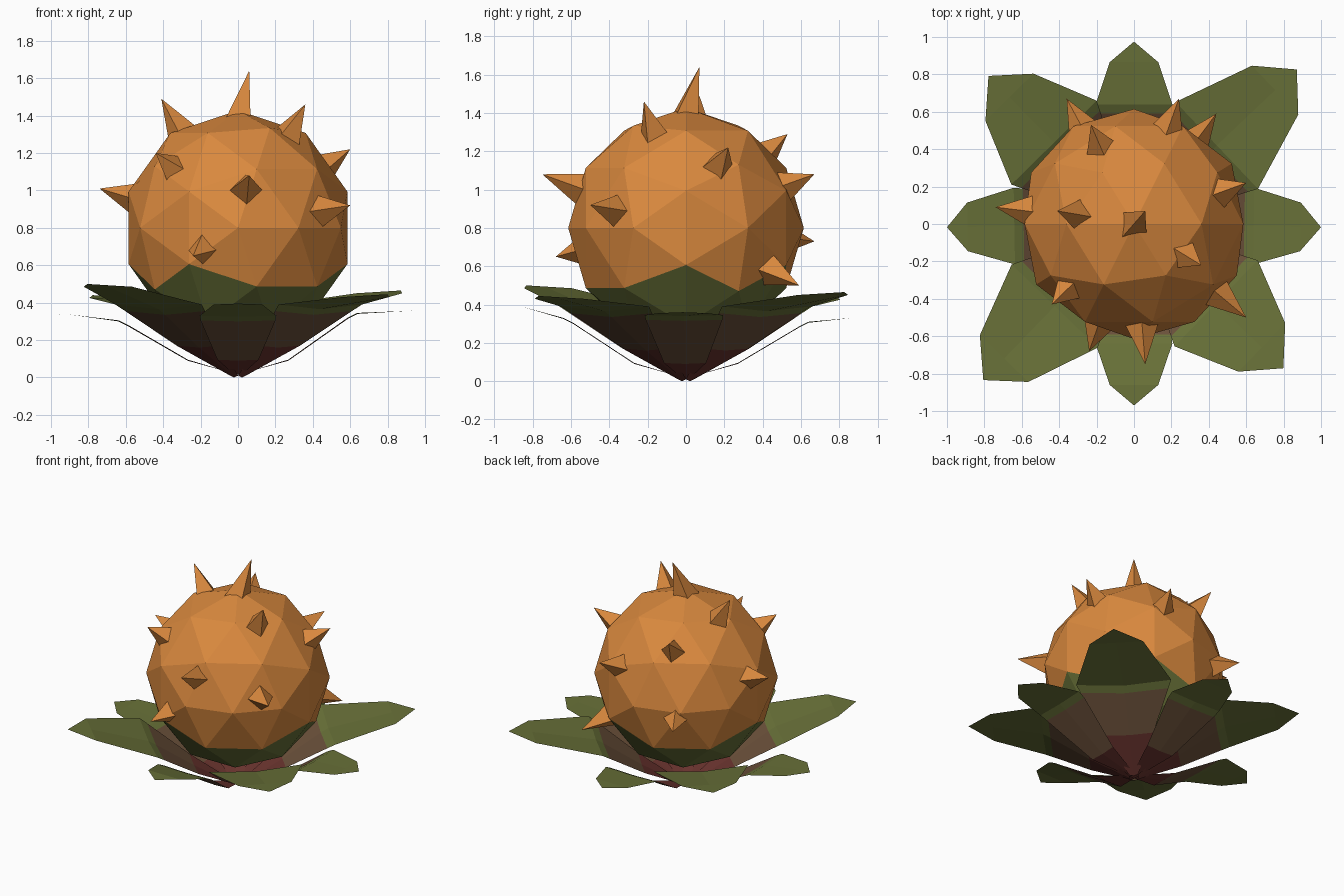
import bpy, bmesh, math
from mathutils import Vector, Matrix

if "Cube" in bpy.data.objects:
    bpy.data.objects.remove(bpy.data.objects["Cube"])


def material(name, rgb):
    m = bpy.data.materials.new(name)
    m.diffuse_color = (*rgb, 1)
    m.use_nodes = True
    m.node_tree.nodes["Principled BSDF"].inputs["Base Color"].default_value = m.diffuse_color
    return m


ORANGE = material("orange rind", (0.70, 0.25, 0.048))
GREEN = material("leaf green", (0.14, 0.165, 0.04))
BROWN = material("leaf brown", (0.145, 0.08, 0.042))
RED = material("dark red", (0.14, 0.033, 0.027))


def finish(bm, name, mats):
    mesh = bpy.data.meshes.new(name)
    bm.to_mesh(mesh)
    bm.free()
    for m in mats:
        mesh.materials.append(m)
    ob = bpy.data.objects.new(name, mesh)
    bpy.context.collection.objects.link(ob)
    return ob


# Faceted fruit body with a green underside
CENTER = Vector((0, 0, 0.8))
bm = bmesh.new()
bmesh.ops.create_icosphere(bm, subdivisions=2, radius=0.615,
                           matrix=Matrix.Rotation(math.pi / 2, 4, 'X'))
for v in bm.verts:
    v.co = CENTER + Vector((v.co.x, v.co.y, v.co.z * 1.02))
for f in bm.faces:
    f.material_index = 1 if f.calc_center_median().z < 0.535 else 0
finish(bm, "fruit_body", [ORANGE, GREEN])

# Four-sided spikes, pointing out from the body to each tip
TIPS = [(0.06, 0.07, 1.64), (-0.41, 0.07, 1.49), (0.36, -0.22, 1.46),
        (0.60, 0.22, 1.22), (-0.74, 0.09, 1.01), (-0.44, -0.43, 1.20),
        (0.06, -0.75, 1.08), (0.60, -0.50, 0.92), (-0.24, -0.68, 0.65),
        (-0.36, 0.67, 0.73), (0.24, 0.67, 1.08), (0.44, 0.59, 0.50),
        (-0.23, 0.53, 1.29)]
for i, tip in enumerate(TIPS):
    tip = Vector(tip)
    d = (tip - CENTER).normalized()
    if i == 0:  # the top spike leans
        d = Vector((-0.02, -0.02, 1)).normalized()
    base = CENTER + d * 0.53
    axis = tip - base
    rot = axis.to_track_quat('Z', 'Y').to_matrix().to_4x4()
    bm = bmesh.new()
    bmesh.ops.create_cone(bm, cap_ends=True, segments=4, radius1=0.105, radius2=0,
                          depth=axis.length,
                          matrix=Matrix.Translation((base + tip) / 2) @ rot)
    bmesh.ops.remove_doubles(bm, verts=bm.verts, dist=1e-5)
    finish(bm, f"spike_{i + 1}", [ORANGE])


# Leaf: rows of (distance out, half width, middle height, side lift)
def leaf(name, angle, rows):
    bm = bmesh.new()
    rot = Matrix.Rotation(math.radians(angle), 4, 'Z')
    lines = []
    for r, w, z, lift in rows:
        sides = (-1, 0, 1) if w else (0,)
        lines.append([bm.verts.new(rot @ Vector((r, w * s, z + lift * abs(s))))
                      for s in sides])
    for i, (a, b) in enumerate(zip(lines, lines[1:])):
        for j in range(2):
            if len(b) == 3:
                f = bm.faces.new((a[j], b[j], b[j + 1], a[j + 1]))
            else:
                f = bm.faces.new((a[j], b[0], a[j + 1]))
            f.material_index = min(i, 2)
    finish(bm, name, [RED, BROWN, GREEN])


# Broad diagonal leaves
for name, angle, tip_z, tip_r in [("back_right", 43.5, 0.465, 1.20),
                                  ("back_left", 134.5, 0.44, 1.11),
                                  ("front_left", 226, 0.50, 1.16),
                                  ("front_right", 316, 0.445, 1.11)]:
    leaf("broad_leaf_" + name, angle,
         [(0.03, 0.03, 0.0, 0.01), (0.30, 0.165, 0.16, 0.01),
          (0.56, 0.295, 0.335, 0.02), (0.61, 0.32, 0.365, 0.025),
          (tip_r - 0.16, 0.18, tip_z - 0.015, 0), (tip_r, 0, tip_z, 0)])

# Narrow leaves along the axes
for name, angle, rim_z, tip_z, tip_r in [("right", -1, 0.34, 0.36, 1.0),
                                         ("back", 90, 0.305, 0.335, 0.975),
                                         ("left", 181, 0.30, 0.34, 1.0),
                                         ("front", 270, 0.325, 0.395, 0.97)]:
    leaf("narrow_leaf_" + name, angle,
         [(0.0, 0.02, 0.015, 0), (0.27, 0.11, 0.09, 0.005),
          (0.59, 0.20, rim_z - 0.025, 0.005), (0.64, 0.205, rim_z, 0.005),
          (tip_r - 0.11, 0.13, tip_z - 0.005, 0), (tip_r, 0, tip_z, 0)])
